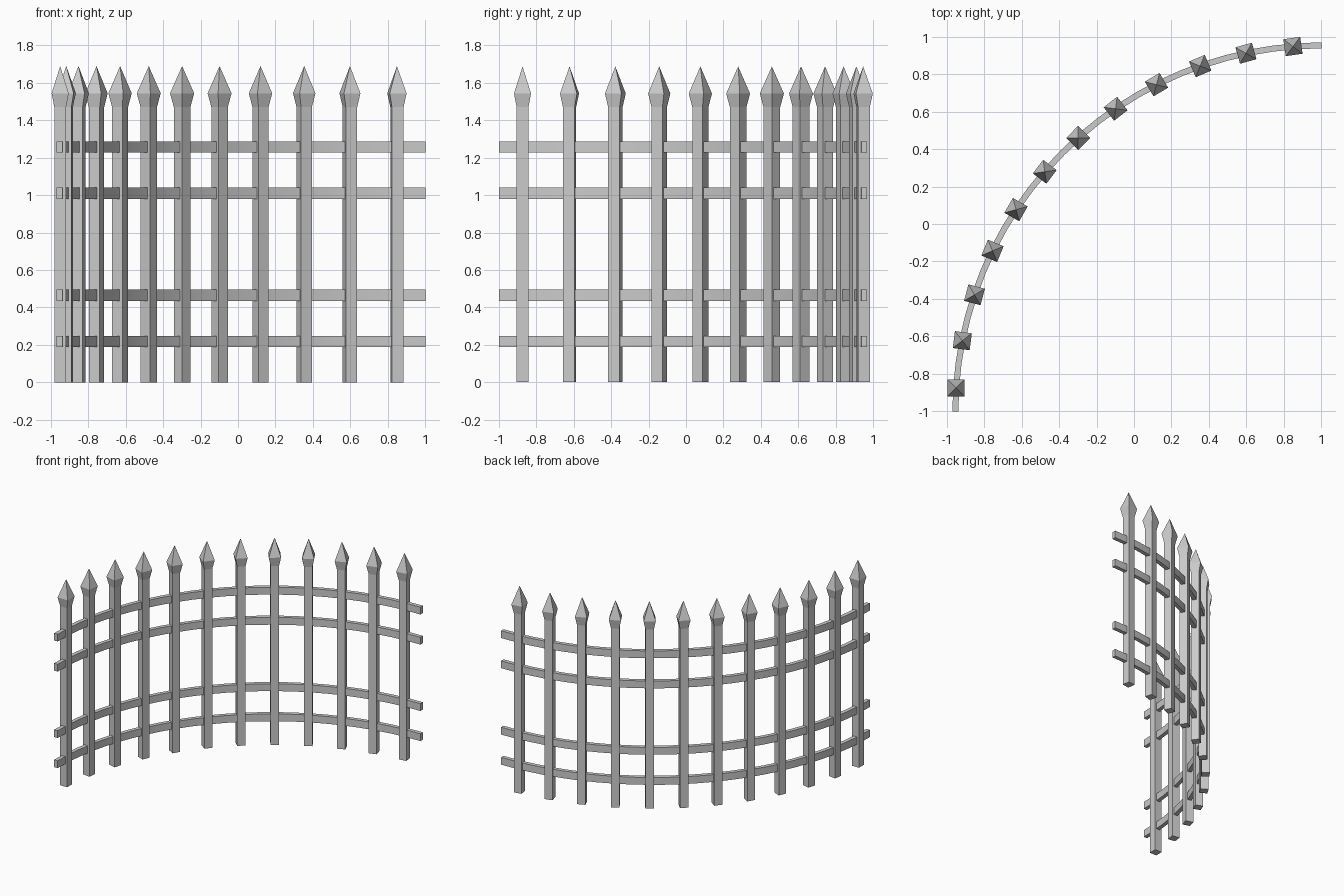
import bpy, bmesh
from math import sin, cos, radians, pi

if "Cube" in bpy.data.objects:
    bpy.data.objects.remove(bpy.data.objects["Cube"])

CX, CY, R = 1.0, -1.0, 1.953      # centre and radius of the quarter-circle layout
POSTS, STEP, START = 12, radians(7.44), radians(3.7)


def make_object(name, bm):
    bmesh.ops.recalc_face_normals(bm, faces=bm.faces)
    me = bpy.data.meshes.new(name)
    bm.to_mesh(me)
    bm.free()
    ob = bpy.data.objects.new(name, me)
    bpy.context.collection.objects.link(ob)
    return ob


def square(bm, w, z):
    h = w / 2
    return [bm.verts.new((x, y, z)) for x, y in ((-h, -h), (h, -h), (h, h), (-h, h))]


def bridge(bm, a, b):
    for i in range(4):
        j = (i + 1) % 4
        bm.faces.new((a[i], a[j], b[j], b[i]))


# Square post with a spear-shaped head
bm = bmesh.new()
foot, neck, flare = square(bm, 0.063, 0), square(bm, 0.063, 1.47), square(bm, 0.091, 1.543)
bm.faces.new(foot[::-1])
bridge(bm, foot, neck)
bridge(bm, neck, flare)
tip = bm.verts.new((0, 0, 1.688))
for i in range(4):
    bm.faces.new((flare[i], flare[(i + 1) % 4], tip))
post = make_object("post_01", bm)

# Posts spaced along the arc, each turned one step further
for i in range(POSTS):
    ob = post
    if i:
        ob = bpy.data.objects.new(f"post_{i + 1:02d}", post.data)
        bpy.context.collection.objects.link(ob)
    a = pi - START - i * STEP
    ob.location = (CX + R * cos(a), CY + R * sin(a), 0)
    ob.rotation_euler.z = -i * STEP


# Curved rails swept along the arc
def rail(name, z, height=0.06, depth=0.032, segs=24):
    bm = bmesh.new()
    rings = []
    for i in range(segs + 1):
        a = pi - i * pi / 2 / segs
        rings.append([bm.verts.new((CX + (R + dr) * cos(a), CY + (R + dr) * sin(a), z + dz))
                      for dr, dz in ((-depth / 2, -height / 2), (depth / 2, -height / 2),
                                     (depth / 2, height / 2), (-depth / 2, height / 2))])
    for a, b in zip(rings, rings[1:]):
        bridge(bm, a, b)
    bm.faces.new(rings[0][::-1])
    bm.faces.new(rings[-1])
    ob = make_object(name, bm)
    bpy.ops.object.select_all(action='DESELECT')
    ob.select_set(True)
    bpy.context.view_layer.objects.active = ob
    bpy.ops.object.shade_smooth_by_angle(angle=radians(30))


for n, z in enumerate((0.218, 0.465, 1.01, 1.257), 1):
    rail(f"rail_{n}", z)
